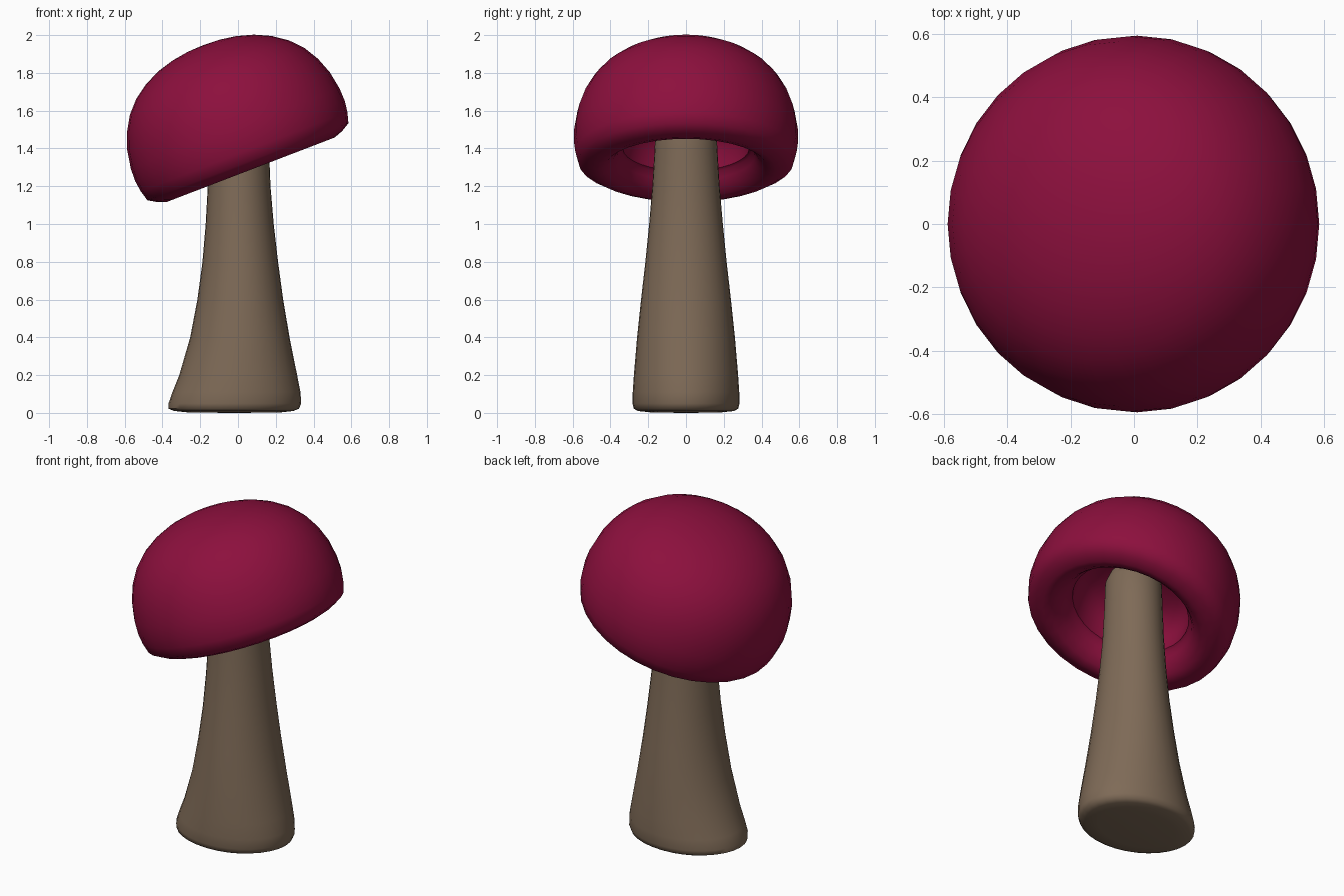
import bpy, bmesh
from math import sin, cos, pi, radians

if "Cube" in bpy.data.objects:
    bpy.data.objects.remove(bpy.data.objects["Cube"])


def material(name, color):
    m = bpy.data.materials.new(name)
    m.diffuse_color = (*color, 1)
    m.use_nodes = True
    m.node_tree.nodes["Principled BSDF"].inputs["Base Color"].default_value = m.diffuse_color
    return m


def loft(name, rings, mat, sides=32, angle=60):
    """Skin a stack of ellipses (centre x, z, radius x, radius y); zero radius makes a pole."""
    bm = bmesh.new()
    loops = []
    for cx, z, rx, ry in rings:
        if rx == 0:
            loops.append([bm.verts.new((cx, 0, z))] * sides)
        else:
            loops.append([bm.verts.new((cx + rx * cos(2 * pi * i / sides),
                                        ry * sin(2 * pi * i / sides), z))
                          for i in range(sides)])
    for a, b in zip(loops, loops[1:]):
        for i in range(sides):
            j = (i + 1) % sides
            quad = list(dict.fromkeys((a[i], a[j], b[j], b[i])))
            bm.faces.new(quad)
    bmesh.ops.recalc_face_normals(bm, faces=bm.faces)
    mesh = bpy.data.meshes.new(name)
    bm.to_mesh(mesh)
    bm.free()
    ob = bpy.data.objects.new(name, mesh)
    bpy.context.collection.objects.link(ob)
    mesh.materials.append(mat)
    bpy.ops.object.select_all(action='DESELECT')
    bpy.context.view_layer.objects.active = ob
    ob.select_set(True)
    bpy.ops.object.shade_smooth_by_angle(angle=radians(angle))
    return ob


# Stem: flared foot leaning to the left, tapering into the cap
stem_rings = [
    (-0.02, 0.0, 0, 0), (-0.02, 0.002, 0.24, 0.18), (-0.022, 0.01, 0.315, 0.255),
    (-0.022, 0.022, 0.345, 0.276), (-0.017, 0.05, 0.351, 0.283),
    (-0.008, 0.11, 0.339, 0.282), (0.001, 0.2, 0.312, 0.276), (0.01, 0.4, 0.263, 0.259),
    (0.012, 0.6, 0.227, 0.238), (0.012, 0.8, 0.2, 0.215), (0.009, 1.0, 0.18, 0.195),
    (0.006, 1.2, 0.166, 0.178), (0.004, 1.4, 0.16, 0.166), (0.004, 1.56, 0.155, 0.16),
    (0.004, 1.62, 0.13, 0.13), (0.004, 1.635, 0, 0)]
loft("stem", stem_rings, material("stem_brown", (0.21, 0.145, 0.095)))

# Cap: thick tilted dome with a rolled rim and a stepped hollow underneath
cap_profile = [
    (0, 0.664), (0.09, 0.66), (0.18, 0.646), (0.27, 0.62), (0.355, 0.58), (0.432, 0.526),
    (0.495, 0.458), (0.542, 0.378), (0.575, 0.288), (0.592, 0.19), (0.594, 0.12),
    (0.586, 0.06), (0.57, 0.003), (0.525, -0.024), (0.475, -0.042), (0.43, -0.032),
    (0.39, 0.0), (0.365, 0.036), (0.35, 0.07), (0.335, 0.078), (0.335, 0.1),
    (0.325, 0.17), (0.29, 0.24), (0.2, 0.285), (0, 0.3)]
cap = loft("cap", [(0, h, r, r) for r, h in cap_profile],
           material("cap_crimson", (0.265, 0.005, 0.047)))
cap.rotation_euler.y = radians(-21)
cap.location = (0.0535, 0, 1.327)
